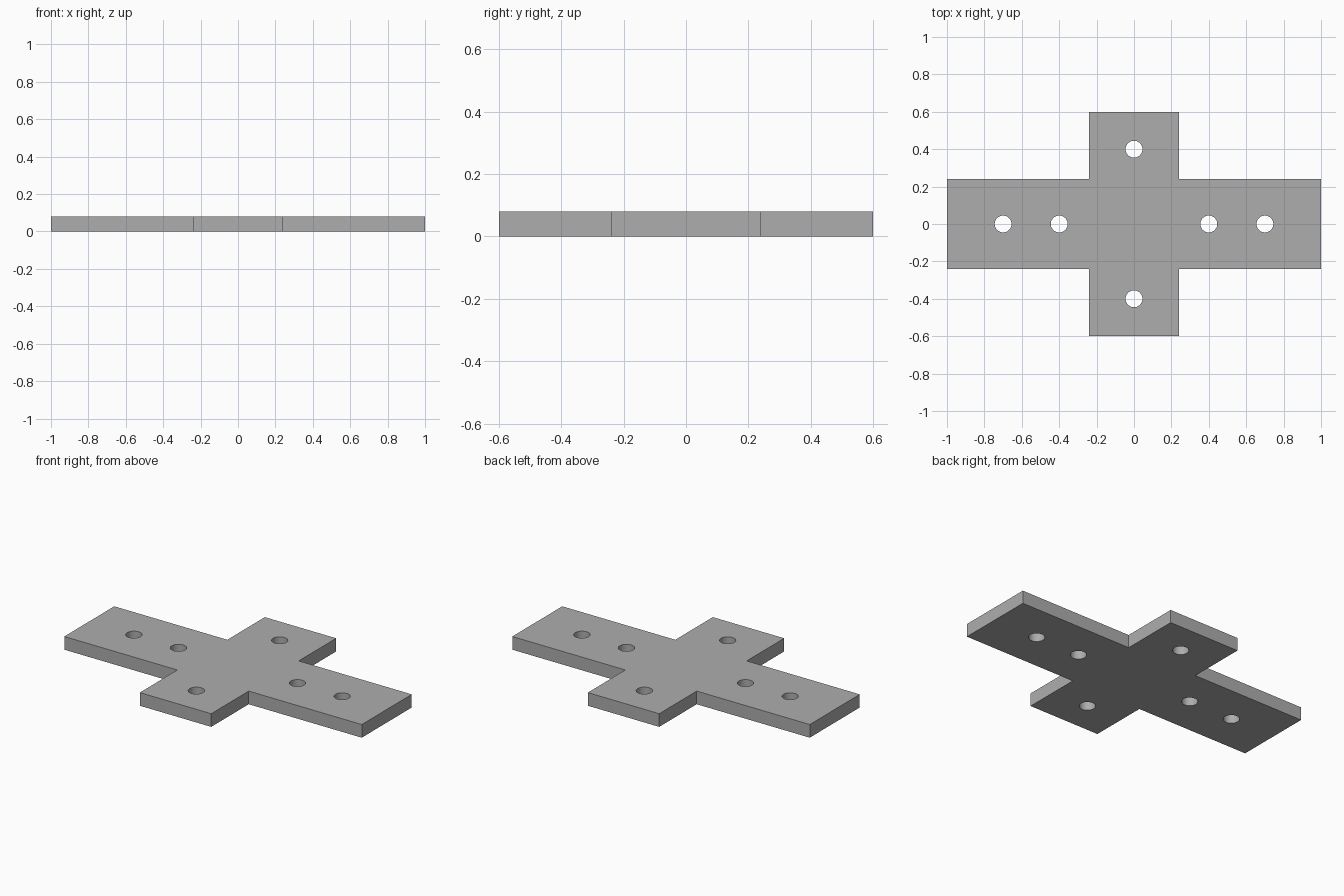
import bpy
import bmesh
from mathutils import Matrix

THICK = 0.08
HALF_WIDTH = 0.24
HOLE_RADIUS = 0.045
HOLES = [(-0.7, 0), (-0.4, 0), (0.4, 0), (0.7, 0), (0, 0.4), (0, -0.4)]

cube = bpy.data.objects.get("Cube")
if cube:
    bpy.data.objects.remove(cube, do_unlink=True)


def make_object(name, bm):
    mesh = bpy.data.meshes.new(name)
    bmesh.ops.recalc_face_normals(bm, faces=bm.faces)
    bm.to_mesh(mesh)
    bm.free()
    obj = bpy.data.objects.new(name, mesh)
    bpy.context.collection.objects.link(obj)
    return obj


# Plain grey metal
grey = bpy.data.materials.new("grey_metal")
grey.use_nodes = True
color = (0.42, 0.42, 0.42, 1)
grey.diffuse_color = color
grey.node_tree.nodes["Principled BSDF"].inputs["Base Color"].default_value = color

# Cross-shaped plate, extruded from its outline
w, lx, ly = HALF_WIDTH, 1.0, 0.6
quarter = [(lx, w), (w, w), (w, ly)]
outline = (quarter
           + [(-x, y) for x, y in reversed(quarter)]
           + [(-x, -y) for x, y in quarter]
           + [(x, -y) for x, y in reversed(quarter)])
bm = bmesh.new()
face = bm.faces.new([bm.verts.new((x, y, 0)) for x, y in outline])
top = bmesh.ops.extrude_face_region(bm, geom=[face])["geom"]
bmesh.ops.translate(bm, vec=(0, 0, THICK),
                    verts=[v for v in top if isinstance(v, bmesh.types.BMVert)])
plate = make_object("cross_plate", bm)
plate.data.materials.append(grey)

# Bolt hole cutters
bm = bmesh.new()
for x, y in HOLES:
    bmesh.ops.create_cone(bm, cap_ends=True, segments=48, depth=THICK * 3,
                          radius1=HOLE_RADIUS, radius2=HOLE_RADIUS,
                          matrix=Matrix.Translation((x, y, THICK / 2)))
cutter = make_object("hole_cutters", bm)
cutter.data.materials.append(grey)
cutter.hide_render = True

# Drill the holes, then discard the cutters
drill = plate.modifiers.new("bolt_holes", "BOOLEAN")
drill.operation = "DIFFERENCE"
drill.solver = "EXACT"
drill.object = cutter
bpy.context.view_layer.objects.active = plate
plate.select_set(True)
bpy.ops.object.modifier_apply(modifier=drill.name)
bpy.data.objects.remove(cutter, do_unlink=True)

# Smooth hole walls with sharp rims
bpy.ops.object.shade_smooth_by_angle()
